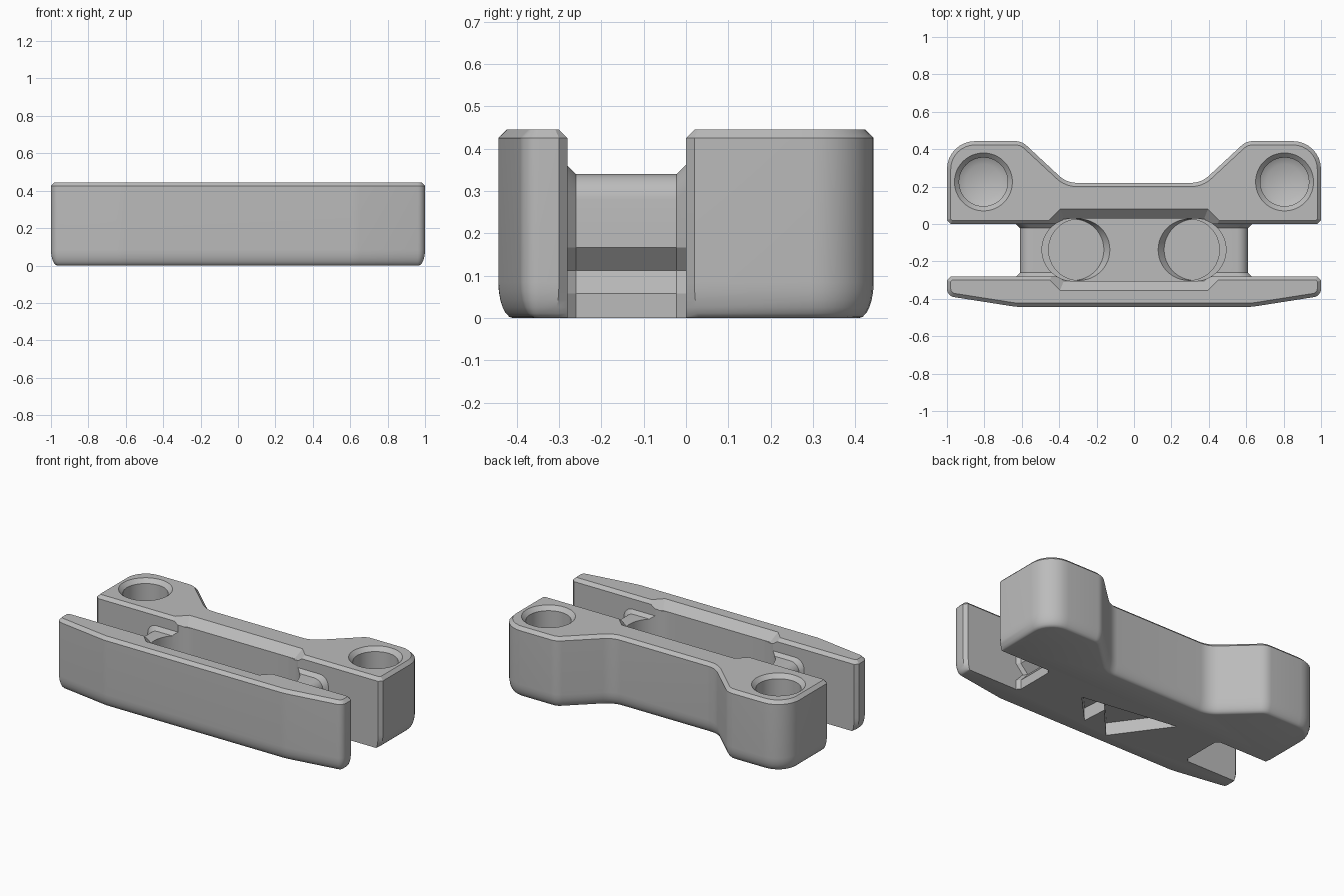
import bpy, bmesh, math
from mathutils import Vector

if "Cube" in bpy.data.objects:
    bpy.data.objects.remove(bpy.data.objects["Cube"])

grey = bpy.data.materials.new("plain grey")
grey.diffuse_color = (0.5, 0.5, 0.5, 1)
grey.use_nodes = True
grey.node_tree.nodes["Principled BSDF"].inputs["Base Color"].default_value = grey.diffuse_color


def inset(pts, d):
    """Move a counter-clockwise outline inwards by d."""
    out, n = [], len(pts)
    for i in range(n):
        p, a, b = (Vector(pts[k % n]) for k in (i, i - 1, i + 1))
        u, v = (p - a).normalized(), (b - p).normalized()
        nu, nv = Vector((-u.y, u.x)), Vector((-v.y, v.x))
        q = p + (nu + nv) * d / (1 + nu.dot(nv))
        out.append((q.x, q.y))
    return out


def rounded(pts, seg=8):
    """Outline from (x, y, radius) corners."""
    out, n = [], len(pts)
    for i in range(n):
        p, a, b = (Vector(pts[k % n][:2]) for k in (i, i - 1, i + 1))
        r = pts[i][2]
        if r == 0:
            out.append(tuple(p))
            continue
        u, v = (a - p).normalized(), (b - p).normalized()
        half = u.angle(v) / 2
        c = p + (u + v).normalized() * r / math.sin(half)
        s, e = p + u * r / math.tan(half) - c, p + v * r / math.tan(half) - c
        a0 = math.atan2(s.y, s.x)
        da = (math.atan2(e.y, e.x) - a0 + math.pi) % math.tau - math.pi
        for k in range(seg + 1):
            t = a0 + da * k / seg
            out.append((c.x + r * math.cos(t), c.y + r * math.sin(t)))
    return out


def loft(name, rings):
    """Closed solid through rings of 3D points."""
    bm = bmesh.new()
    vs = [[bm.verts.new(p) for p in r] for r in rings]
    n = len(vs[0])
    for lo, hi in zip(vs, vs[1:]):
        for i in range(n):
            j = (i + 1) % n
            bm.faces.new((lo[i], lo[j], hi[j], hi[i]))
    bm.faces.new(vs[0][::-1])
    bm.faces.new(vs[-1])
    bmesh.ops.recalc_face_normals(bm, faces=bm.faces)
    me = bpy.data.meshes.new(name)
    bm.to_mesh(me)
    bm.free()
    me.materials.append(grey)
    ob = bpy.data.objects.new(name, me)
    bpy.context.collection.objects.link(ob)
    return ob


def flat(pts, z):
    return [(x, y, z) for x, y in pts]


def circle(x, y, r, n=48):
    return [(x + r * math.cos(math.tau * i / n), y + r * math.sin(math.tau * i / n)) for i in range(n)]


def mirrored(right):
    return right + [(-x, y, r) for x, y, r in reversed(right)]


def shell(name, outline, inner_y):
    """Wall with rounded lower edge outside, flat inner side and chamfered top."""
    rings = []
    for k in range(7):
        t = math.radians(15 * k)
        ring = inset(outline, 0.035 * (1 - math.sin(t)))
        z = 0.085 * (1 - math.cos(t))
        rings.append([(q[0], o[1] if abs(o[1] - inner_y) < 0.001 else q[1], z) for o, q in zip(outline, ring)])
    rings.append(flat(outline, 0.425))
    rings.append(flat(inset(outline, 0.02), 0.445))
    return loft(name, rings)


# back block with two lugs and a waist
back = shell("clamp_body", rounded(mirrored([
    (0.98, 0, 0), (1, 0.02, 0), (1, 0.443, 0.15), (0.6, 0.443, 0.09), (0.36, 0.22, 0.14)])), 0)

# front wall, gently tapered at both ends
front = shell("front_wall", rounded([
    (x, y, r) for x, y, r in mirrored([
        (0.63, -0.443, 0.3), (1, -0.385, 0.045), (1, -0.30, 0), (0.98, -0.28, 0)])], 6), -0.28)

# bridge with rounded shoulders and grooved ends, flared where it meets the walls
half = [(0.61, 0), (0.61, 0.058), (0.56, 0.112), (0.61, 0.167), (0.61, 0.28)]
half += [(0.55 + 0.06 * math.cos(math.radians(a)), 0.28 + 0.06 * math.sin(math.radians(a))) for a in range(15, 91, 15)]
section = half + [(-x, z) for x, z in reversed(half)]


def bridge_ring(y, grow):
    return [(x + math.copysign(grow, x), y, z + (grow if z > 0.2 else 0)) for x, z in section]


bridge = loft("bridge", [bridge_ring(y, g) for y, g in
              ((-0.30, 0.022), (-0.282, 0.022), (-0.26, 0), (-0.022, 0), (0, 0.022), (0.02, 0.022))])

# cutters: long pocket, its flared mouth, tilted round recesses, screw holes, underside mark
CY, R, FLOOR = -0.1375, 0.167, 0.14
slot = rounded([(0.325 + R, CY - R, R * 0.999), (0.325 + R, CY + R, R * 0.999),
                (-0.325 - R, CY + R, R * 0.999), (-0.325 - R, CY - R, R * 0.999)], 16)
mouth = [(0.375, CY - R), (0.375 + R, CY), (0.375, CY + R),
         (-0.375, CY + R), (-0.375 - R, CY), (-0.375, CY - R)]
cutters = [
    loft("pocket_cutter", [flat(slot, FLOOR), flat(slot, 0.6)]),
    loft("mouth_cutter", [flat(mouth, 0.395), flat(inset(mouth, -0.10), 0.495)]),
]
for s in (1, -1):
    cutters.append(loft("recess_cutter", [
        flat(circle(s * 0.325, CY, R - 0.003), 0.10), flat(circle(s * 0.285, CY, R - 0.003), 0.15)]))
    cutters.append(loft("screw_hole_cutter", [
        flat(circle(s * 0.805, 0.225, r), z) for r, z in
        ((0.095, 0.10), (0.13, 0.12), (0.13, 0.42), (0.155, 0.445), (0.155, 0.5))]))
mark = [(0.29, -0.11), (0.11, -0.30), (0.10, -0.14), (-0.09, -0.35), (-0.33, -0.02)]
cutters.append(loft("underside_cutter", [flat(mark, -0.05), flat(mark, 0.08)]))


def boolean(tool, op):
    m = back.modifiers.new(tool.name, 'BOOLEAN')
    m.operation, m.solver, m.object = op, 'EXACT', tool


for part in (bridge, front):
    boolean(part, 'UNION')
for cut in cutters:
    boolean(cut, 'DIFFERENCE')

# bake the body and drop the helpers
bpy.context.view_layer.objects.active = back
back.select_set(True)
for m in list(back.modifiers):
    bpy.ops.object.modifier_apply(modifier=m.name)
for ob in [bridge, front] + cutters:
    bpy.data.objects.remove(ob)
bpy.ops.object.shade_smooth_by_angle(angle=math.radians(30))
